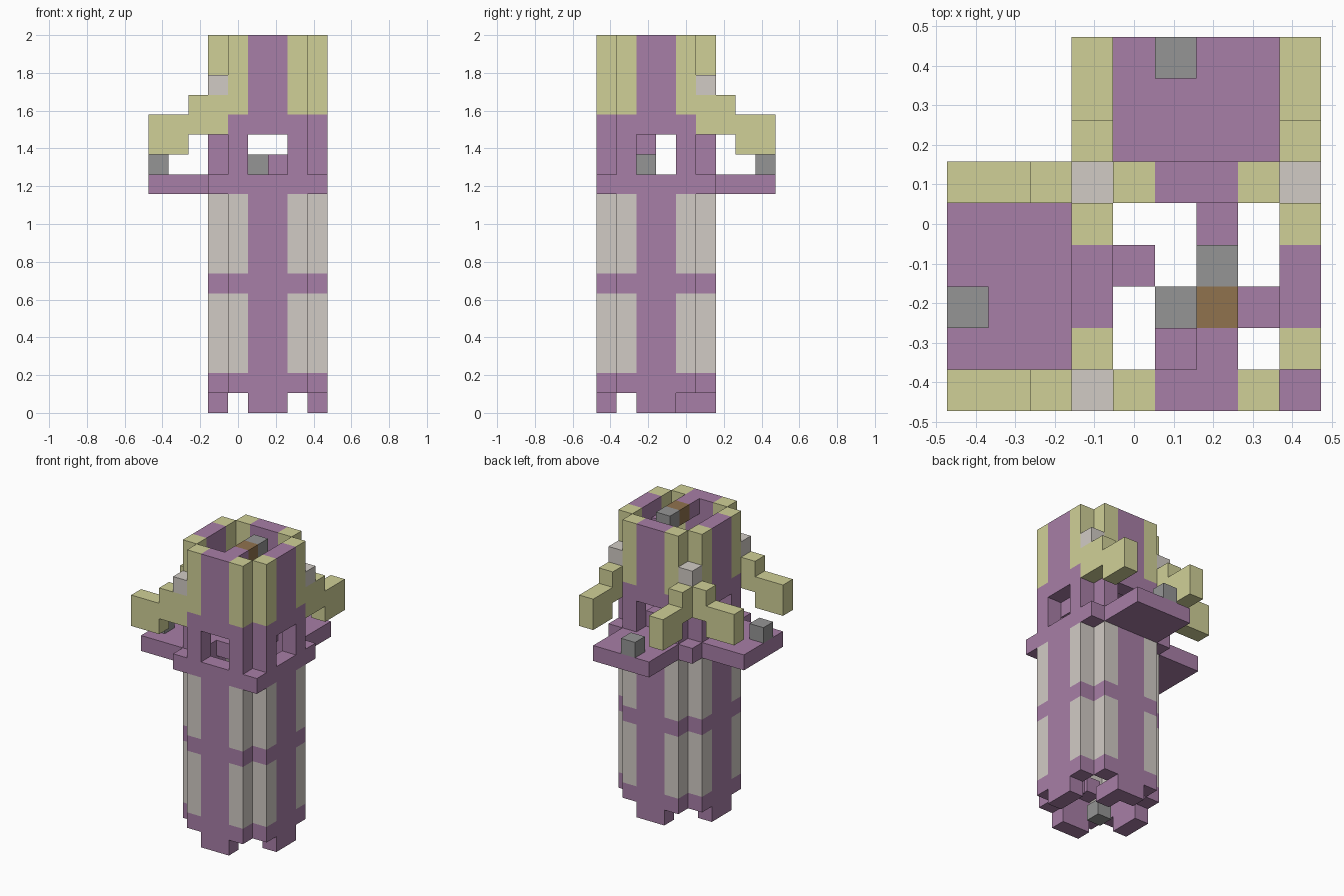
import bpy
import bmesh
from mathutils import Vector

cube = bpy.data.objects.get("Cube")
if cube:
    bpy.data.objects.remove(cube, do_unlink=True)

U = 2 / 19                      # edge of one block
ORIGIN = Vector((-4.5, -4.5, 0))
LOW, HIGH, MID = 3, 8, 5.5      # tower block range along x
SHIFT = 3                       # tower x index minus y index


def material(name, rgb):
    m = bpy.data.materials.new(name)
    m.use_nodes = True
    m.diffuse_color = (*rgb, 1)
    m.node_tree.nodes["Principled BSDF"].inputs["Base Color"].default_value = (*rgb, 1)
    return m


purple = material("purple stone", (0.39, 0.21, 0.385))
yellow = material("pale yellow brick", (0.63, 0.63, 0.31))
pale = material("pale stone", (0.64, 0.60, 0.56))
grey = material("grey lamp", (0.30, 0.30, 0.30))
brown = material("brown wood", (0.28, 0.17, 0.076))

blocks = {}                     # (x, y, z) -> (part, material)


def put(part, mat, xs, ys, zs):
    for x in xs:
        for y in ys:
            for z in zs:
                blocks[x, y, z] = (part, mat)


def one(part, mat, x, y, z):
    put(part, mat, [x], [y], [z])


def flip(cell):
    """Mirror a block across the tower's diagonal, swapping the two wings."""
    x, y, z = cell
    return (8 - y, 8 - x, z)


# Tower wall: a square ring without corners, striped by height
for z in range(19):
    for x in range(LOW, HIGH + 1):
        for y in range(6):
            dx, dy = abs(x - MID), abs(y + SHIFT - MID)
            far, near = max(dx, dy), min(dx, dy)
            if far < 2 or (far == 2.5) == (near == 2.5) and near != 1.5:
                continue
            if far == 1.5:
                if near == 1.5:
                    one("inner_corner", purple, x, y, z)
                continue
            side = near == 1.5
            if z == 0 and side:
                continue
            if z in (12, 13) and not side:
                continue        # window opening
            if side and z >= 15:
                one("crown_pillar", yellow, x, y, z)
            elif side and 2 <= z <= 10 and z != 6:
                one("shaft_panel", pale, x, y, z)
            else:
                one("tower_wall", purple, x, y, z)

# Ledge corners
put("ledge_corner", purple, [LOW, HIGH], [0, 5], [11])

# Spiral stair
steps = [(6, 4), (7, 2), (5, 1), (4, 3)]
for z in range(18):
    x, y = steps[z % 4]
    one("stair_step", purple, x, y, z)
one("top_step", purple, 6, 1, 18)

# Side wing: balcony, lamp and two stepped arms
wing = {}
for x in range(3):
    for y in range(1, 5):
        wing[x, y, 11] = ("balcony", purple)
wing[0, 2, 12] = ("balcony_lamp", grey)
for y in (0, 5):
    for x, levels in ((0, (13, 14)), (1, (13, 14)), (2, (14, 15)), (3, (14, 15))):
        for z in levels:
            wing[x, y, z] = ("wing_arm", yellow)
    wing[3, y, 16] = ("arm_cap", pale)
blocks.update(wing)

# Back wing mirrors the side wing across the diagonal
for cell, (part, mat) in wing.items():
    blocks[flip(cell)] = ("back_" + part, mat)
blocks.pop((6, 8, 12), None)
one("back_balcony_lamp", grey, 5, 8, 12)

# Lamps inside the shaft
one("lamp_bracket", brown, 6, 2, 18)
one("top_lamp", grey, 6, 3, 18)
one("bottom_lamp", grey, 5, 2, 0)

# Mesh each part, keeping only the exposed block faces
parts = {}
for cell, (part, mat) in blocks.items():
    parts.setdefault(part, (mat, []))[1].append(cell)

for part, (mat, cells) in parts.items():
    bm = bmesh.new()
    for cell in cells:
        centre = Vector(cell) + Vector((0.5, 0.5, 0.5))
        for axis in range(3):
            for sign in (-1, 1):
                n = Vector((0, 0, 0))
                n[axis] = sign
                if tuple(c + int(d) for c, d in zip(cell, n)) in blocks:
                    continue
                a = Vector((0, 0, 0))
                a[(axis + 1) % 3] = 1
                b = n.cross(a)
                ring = (a + b, b - a, -a - b, a - b)
                bm.faces.new([bm.verts.new((centre + (n + r) / 2 + ORIGIN) * U)
                              for r in ring])
    bmesh.ops.remove_doubles(bm, verts=bm.verts, dist=U / 100)
    mesh = bpy.data.meshes.new(part)
    bm.to_mesh(mesh)
    bm.free()
    mesh.materials.append(mat)
    bpy.context.collection.objects.link(bpy.data.objects.new(part, mesh))
